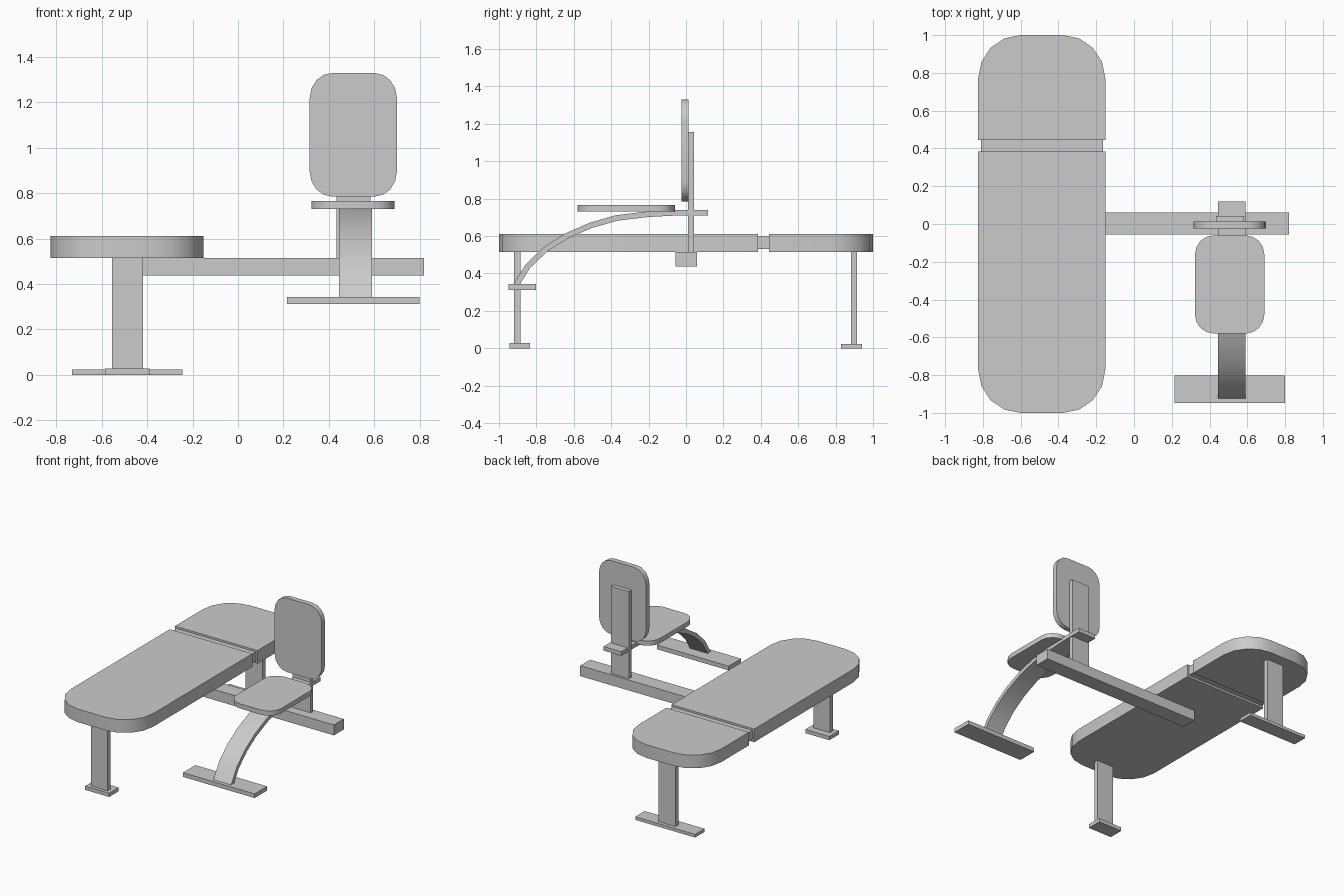
import bpy, bmesh, math
from mathutils import Vector

if "Cube" in bpy.data.objects:
    bpy.data.objects.remove(bpy.data.objects["Cube"])


def prism(name, pts, axis, lo, hi):
    """Extrude a 2D outline along an axis (0=x: pts are yz, 1=y: xz, 2=z: xy)."""
    def place(p, d):
        c = list(p)
        c.insert(axis, d)
        return c
    bm = bmesh.new()
    a = [bm.verts.new(place(p, lo)) for p in pts]
    b = [bm.verts.new(place(p, hi)) for p in pts]
    bm.faces.new(a)
    bm.faces.new(b[::-1])
    n = len(pts)
    for i in range(n):
        j = (i + 1) % n
        bm.faces.new((a[i], b[i], b[j], a[j]))
    bmesh.ops.recalc_face_normals(bm, faces=bm.faces)
    me = bpy.data.meshes.new(name)
    bm.to_mesh(me)
    bm.free()
    ob = bpy.data.objects.new(name, me)
    bpy.context.collection.objects.link(ob)
    bpy.ops.object.select_all(action='DESELECT')
    ob.select_set(True)
    bpy.context.view_layer.objects.active = ob
    bpy.ops.object.shade_smooth_by_angle(angle=math.radians(30))
    return ob


def box(name, x, y, z):
    return prism(name, [(x[0], y[0]), (x[1], y[0]), (x[1], y[1]), (x[0], y[1])], 2, *z)


def rounded(u, v, ru, rv, low=True, high=True, seg=4):
    """Rectangle outline with rounded corners at the low and/or high v end."""
    pts = []
    for k, (su, sv) in enumerate([(1, 1), (0, 1), (0, 0), (1, 0)]):
        if not (high if sv else low):
            pts.append((u[su], v[sv]))
            continue
        cu = u[su] + (-ru if su else ru)
        cv = v[sv] + (-rv if sv else rv)
        for i in range(seg + 1):
            t = math.pi / 2 * (k + i / seg)
            pts.append((cu + ru * math.cos(t), cv + rv * math.sin(t)))
    return pts


# Long bench pads and the filler between them
bx, bz = (-0.825, -0.152), (0.515, 0.612)
prism("bench_main_pad", rounded(bx, (-1, 0.385), 0.225, 0.23, high=False), 2, *bz)
prism("bench_head_pad", rounded(bx, (0.445, 1), 0.225, 0.23, low=False), 2, *bz)
box("pad_joint", (-0.81, -0.165), (0.385, 0.445), (0.53, 0.598))

# Bench legs and feet
for side, y, foot_x, h in (("front", -0.902, (-0.585, -0.39), 0.028),
                           ("back", 0.898, (-0.732, -0.245), 0.023)):
    box(side + "_leg", (-0.555, -0.418), (y - 0.017, y + 0.017), (h, 0.515))
    yc = -0.888 if side == "front" else 0.885
    box(side + "_foot", foot_x, (yc - 0.055, yc + 0.055), (0, h))

# Beam linking the bench to the chair
box("cross_beam", (-0.487, 0.82), (-0.055, 0.06), (0.438, 0.515))

# Chair post, backrest and seat
box("chair_post", (0.435, 0.583), (0.012, 0.043), (0.515, 1.157))
prism("backrest", rounded((0.316, 0.70), (0.785, 1.33), 0.1, 0.11), 1, -0.025, 0.013)
prism("seat", rounded((0.323, 0.69), (-0.58, -0.06), 0.1, 0.1), 2, 0.73, 0.765)

# Curved support strip under the seat
path = [Vector(p) for p in ((-0.91, 0.335), (-0.845, 0.44), (-0.75, 0.53), (-0.64, 0.6),
                            (-0.51, 0.657), (-0.37, 0.697), (-0.2, 0.717),
                            (-0.05, 0.725), (0.118, 0.725))]
upper, lower = [], []
for i, p in enumerate(path):
    t = path[min(i + 1, len(path) - 1)] - path[max(i - 1, 0)]
    n = Vector((-t.y, t.x)).normalized() * 0.015
    upper.append(p + n)
    lower.append(p - n)
prism("curved_support", upper + lower[::-1], 0, 0.445, 0.59)

# Footplate at the lower end of the strip
box("chair_foot", (0.215, 0.80), (-0.948, -0.803), (0.312, 0.343))
